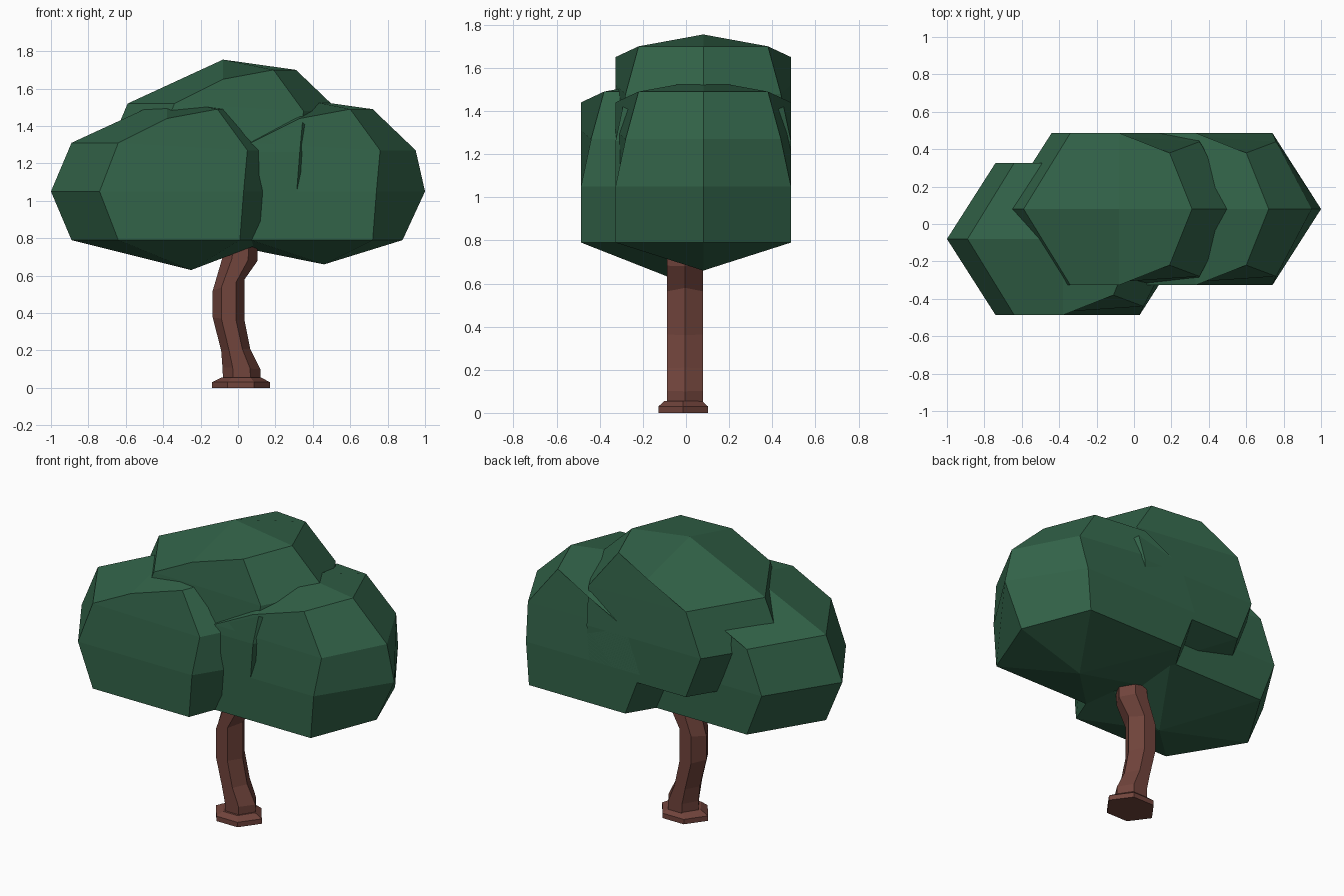
import bpy
import bmesh

cube = bpy.data.objects.get("Cube")
if cube:
    bpy.data.objects.remove(cube, do_unlink=True)


def material(name, colour):
    mat = bpy.data.materials.new(name)
    mat.use_nodes = True
    mat.diffuse_color = colour
    mat.node_tree.nodes["Principled BSDF"].inputs["Base Color"].default_value = colour
    return mat


def make_object(name, bm, mat):
    bmesh.ops.recalc_face_normals(bm, faces=bm.faces)
    mesh = bpy.data.meshes.new(name)
    bm.to_mesh(mesh)
    bm.free()
    mesh.materials.append(mat)
    obj = bpy.data.objects.new(name, mesh)
    bpy.context.collection.objects.link(obj)
    return obj


def bridge(bm, low, high):
    for i in range(len(low)):
        j = (i + 1) % len(low)
        bm.faces.new((low[i], low[j], high[j], high[i]))


# Leaf clump: six-sided rings with a planar roof sloping up to an off-centre peak
HALF_DEPTH = 0.407


def leaf_clump(name, shift, mat, bottom_z=0.63):
    bm = bmesh.new()

    def vert(x, y, z):
        return bm.verts.new((x + shift[0], y + shift[1], z + shift[2]))

    # left tip, left corner, right corner, right tip, left z, right z, right corner depth
    levels = [
        (-0.89, -0.64, 0.01, 0.17, 0.79, 0.79, HALF_DEPTH),
        (-1.00, -0.74, 0.03, 0.29, 1.05, 1.05, HALF_DEPTH),
        (-0.89, -0.64, 0.05, 0.24, 1.31, 1.27, 0.36),
    ]
    rings = []
    for lt, lc, rc, rt, zl, zr, d in levels:
        rings.append([vert(lt, 0, zl), vert(lc, -HALF_DEPTH, zl), vert(rc, -d, zr),
                      vert(rt, 0, zr), vert(rc, d, zr), vert(lc, HALF_DEPTH, zl)])
    bridge(bm, rings[0], rings[1])
    bridge(bm, rings[1], rings[2])

    # underside
    foot = vert(-0.25, 0, bottom_z)
    for i in range(6):
        bm.faces.new((rings[0][i], foot, rings[0][(i + 1) % 6]))

    # roof, the same on the front and back halves
    peak = vert(-0.38, 0, 1.545)
    ridge = vert(0.01, 0, 1.49)
    tip, front_l, front_r, end, back_r, back_l = rings[2]
    for side, left, right in ((-1, front_l, front_r), (1, back_l, back_r)):
        brow = vert(-0.38, side * HALF_DEPTH, 1.44)
        shoulder = vert(-0.11, side * 0.30, 1.49)
        bm.faces.new((tip, left, brow, peak))
        bm.faces.new((left, right, shoulder, brow))
        bm.faces.new((right, end, ridge, shoulder))
        bm.faces.new((peak, brow, shoulder, ridge))
    return make_object(name, bm, mat)


# Six-sided column through levels of (left x, left z, right x, right z, half depth)
def column(name, levels, mat, y=-0.004):
    bm = bmesh.new()
    rings = []
    for xl, zl, xr, zr, d in levels:
        ring = []
        for t, s in ((0, 0), (0.27, -1), (0.73, -1), (1, 0), (0.73, 1), (0.27, 1)):
            ring.append(bm.verts.new((xl + (xr - xl) * t, y + s * d, zl + (zr - zl) * t)))
        rings.append(ring)
    for low, high in zip(rings, rings[1:]):
        bridge(bm, low, high)
    bm.faces.new(rings[0])
    bm.faces.new(rings[-1])
    return make_object(name, bm, mat)


leaf_green = material("leaf green", (0.032, 0.125, 0.066, 1))
bark_brown = material("bark brown", (0.165, 0.058, 0.045, 1))

# Crown
leaf_clump("left_front_leaves", (0, -0.08, 0), leaf_green)
leaf_clump("right_leaves", (0.71, 0.08, 0), leaf_green, 0.66)
leaf_clump("top_leaves", (0.30, 0.08, 0.21), leaf_green)

# Bent trunk and flared foot
D = 0.083
column("trunk", [
    (-0.08, 0.04, 0.12, 0.04, D),
    (-0.083, 0.11, 0.12, 0.10, D),
    (-0.09, 0.20, 0.065, 0.21, D),
    (-0.135, 0.375, 0.035, 0.36, D),
    (-0.135, 0.52, 0.035, 0.58, D),
    (-0.085, 0.69, 0.105, 0.68, D),
    (-0.06, 0.80, 0.105, 0.80, D),
], bark_brown)
column("trunk_foot", [
    (-0.14, 0, 0.17, 0, 0.115),
    (-0.14, 0.03, 0.17, 0.03, 0.115),
    (-0.09, 0.055, 0.125, 0.055, 0.087),
], bark_brown, -0.013)
